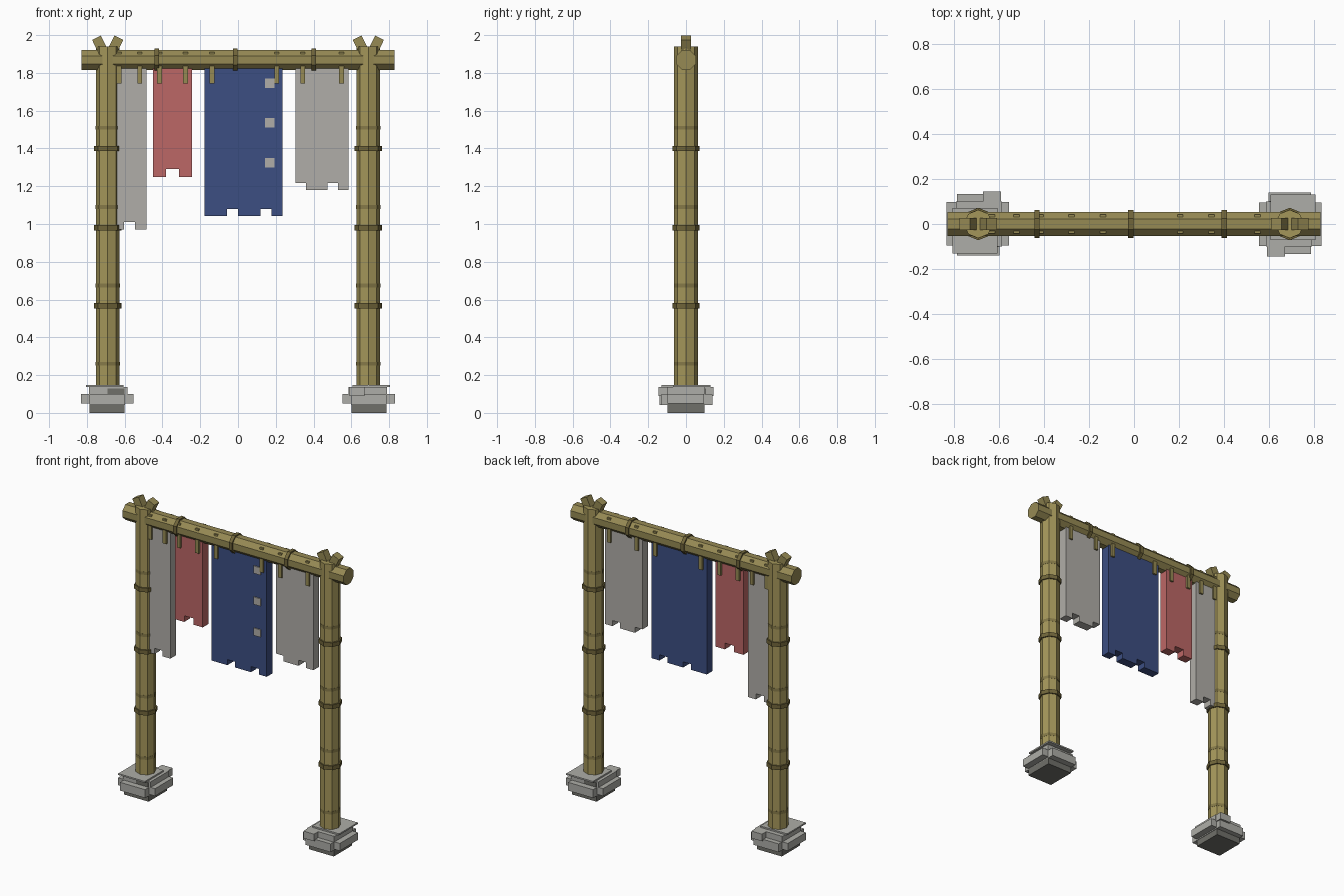
import bpy
import math
from mathutils import Matrix, Vector

cube = bpy.data.objects.get("Cube")
if cube:
    bpy.data.objects.remove(cube)


def material(name, rgb):
    mat = bpy.data.materials.new(name)
    linear = [((c / 255 + 0.055) / 1.055) ** 2.4 for c in rgb] + [1]
    mat.diffuse_color = linear
    mat.use_nodes = True
    mat.node_tree.nodes["Principled BSDF"].inputs["Base Color"].default_value = linear
    return mat


BAMBOO = material("bamboo", (164, 150, 90))
BEAM = material("beam_wood", (150, 138, 84))
BINDING = material("dark_binding", (112, 101, 58))
GROOVE = material("groove_brown", (134, 122, 72))
GREY = material("grey_cloth", (176, 174, 168))
RED = material("red_cloth", (188, 103, 102))
BLUE = material("blue_cloth", (60, 78, 130))
STONE = material("light_stone", (174, 174, 168))
DARK = material("dark_stone", (112, 112, 106))


def finish(name, mat):
    obj = bpy.context.object
    obj.name = name
    obj.data.materials.append(mat)
    return obj


def box(name, mat, x0, x1, y0, y1, z0, z1):
    bpy.ops.mesh.primitive_cube_add(size=1)
    obj = finish(name, mat)
    size = Vector((x1 - x0, y1 - y0, z1 - z0))
    obj.data.transform(Matrix.Diagonal(size).to_4x4())
    obj.location = ((x0 + x1) / 2, (y0 + y1) / 2, (z0 + z1) / 2)
    return obj


def pole(name, mat, radius, length, center, along_x=False):
    bpy.ops.mesh.primitive_cylinder_add(vertices=8, radius=radius, depth=length)
    obj = finish(name, mat)
    if along_x:
        turn = Matrix.Rotation(math.pi / 2, 4, 'Y') @ Matrix.Rotation(math.pi / 8, 4, 'Z')
        obj.data.transform(turn)
    obj.location = center
    return obj


def strips(name, mat, x0, width, low, high, raised):
    # hanging cloth made of narrow strips; raised lists 1 for a shorter strip
    for i, up in enumerate(raised):
        left = x0 + i * width
        box(name, mat, left, left + width, -0.03, 0.03, high if up else low, 1.84)


for side, label in ((-1, "right"), (1, "left")):
    px = 0.69 * side

    # posts with raised bindings and thin grooves
    pole(label + "_post", BAMBOO, 0.063, 1.82, (px, 0, 1.03))
    for z in (0.567, 0.98, 1.4):
        pole(label + "_post_binding", BINDING, 0.072, 0.028, (px, 0, z))
    for z in (0.26, 0.675, 1.09, 1.51):
        pole(label + "_post_groove", GROOVE, 0.064, 0.02, (px, 0, z))

    # splayed pegs on the post top
    for lean in (-1, 1):
        peg = box(label + "_top_peg", BEAM, -0.026, 0.026, -0.026, 0.026, 0, 0.135)
        peg.data.transform(Matrix.Translation((0, 0, 0.0675)))
        peg.location = (px, 0, 1.865)
        peg.rotation_euler.y = lean * math.radians(26)

    # stacked stone footing, turned half way round for the other post
    def stone(name, mat, x0, x1, y0, y1, z0, z1):
        xs = sorted((px - side * x0, px - side * x1))
        ys = sorted((-side * y0, -side * y1))
        box(label + name, mat, *xs, *ys, z0, z1)

    stone("_foot_bottom", DARK, -0.095, 0.09, -0.098, 0.098, 0, 0.05)
    stone("_foot_wide", STONE, -0.14, 0.137, -0.096, 0.098, 0.05, 0.1)
    stone("_foot_deep", STONE, -0.095, 0.093, -0.14, 0.132, 0.042, 0.098)
    stone("_foot_upper", STONE, -0.1, 0.105, -0.1, 0.1, 0.098, 0.138)
    stone("_foot_corner", STONE, 0.02, 0.1, 0.05, 0.145, 0.09, 0.138)
    stone("_foot_cap", STONE, -0.115, 0.085, -0.13, 0.07, 0.138, 0.148)
    stone("_foot_chip", DARK, 0.0, 0.09, -0.103, -0.098, 0.1, 0.13)

# cross beam with bindings
pole("cross_beam", BEAM, 0.0565, 1.655, (0, 0, 1.868), True)
for x in (-0.43, -0.014, 0.4):
    pole("beam_binding", BINDING, 0.066, 0.024, (x, 0, 1.868), True)

# hanging cloths
strips("right_grey_cloth", GREY, -0.662, 0.059, 0.972, 1.01, (0, 1, 0))
strips("red_cloth", RED, -0.45, 0.069, 1.248, 1.29, (0, 1, 0))
strips("blue_cloth", BLUE, -0.177, 0.059, 1.042, 1.08, (0, 0, 1, 0, 0, 1, 0))
strips("left_grey_cloth", GREY, 0.305, 0.056, 1.18, 1.218, (1, 0, 0, 1, 0))

# pale patches on the blue cloth
for z in (1.3, 1.51, 1.72):
    box("cloth_patch", GREY, 0.142, 0.194, -0.037, -0.03, z, z + 0.05)

# straps at front and back of the beam
for x in (-0.63, -0.52, -0.415, -0.277, -0.138, 0.205, 0.343, 0.548):
    for y in (-0.037, 0.037):
        box("cloth_strap", BEAM, x - 0.013, x + 0.013, y - 0.006, y + 0.006, 1.745, 1.91)
